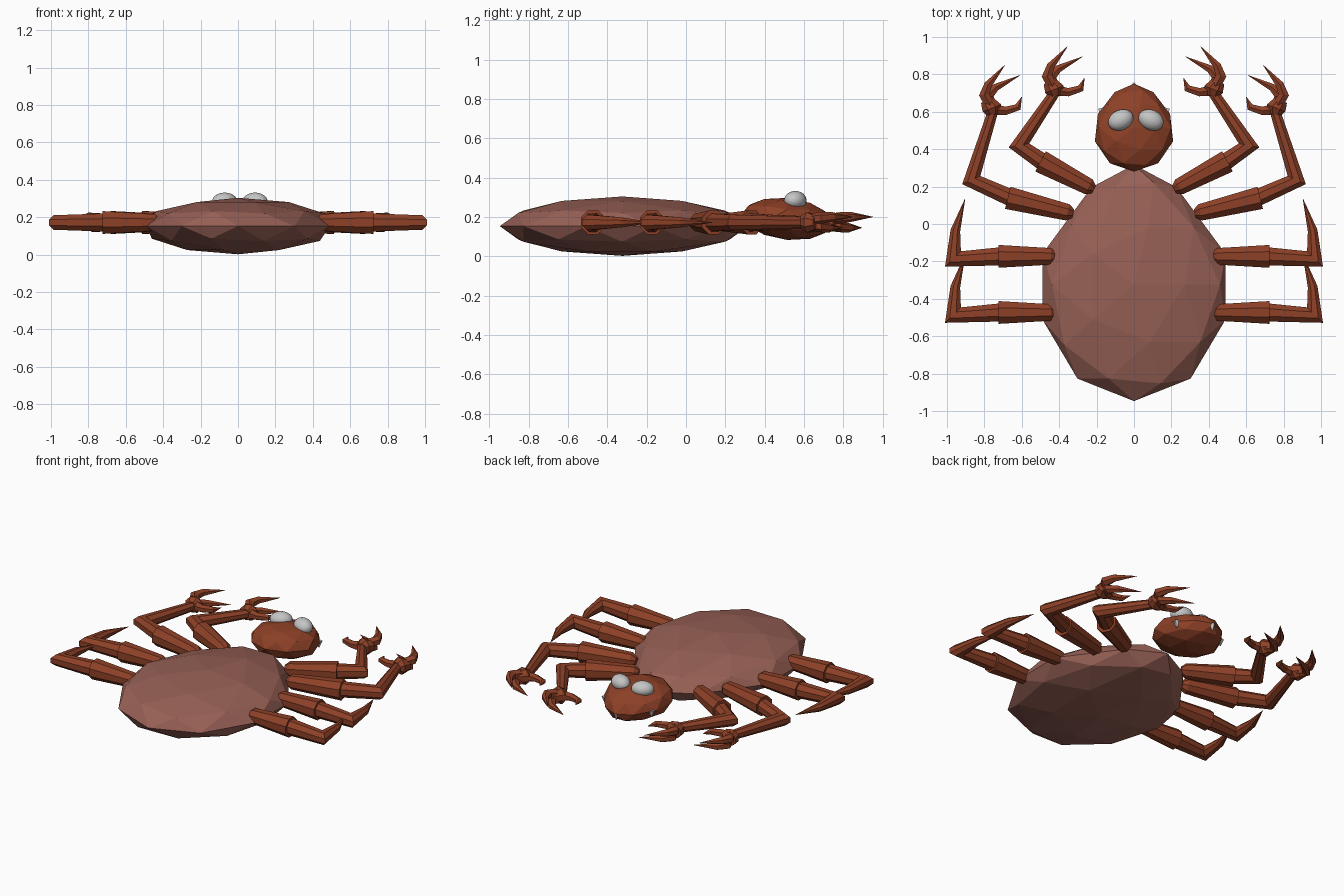
import bpy, bmesh, math
from mathutils import Vector, Matrix

if "Cube" in bpy.data.objects:
    bpy.data.objects.remove(bpy.data.objects["Cube"])


def material(name, rgb):
    m = bpy.data.materials.new(name)
    m.diffuse_color = (*rgb, 1)
    m.use_nodes = True
    m.node_tree.nodes["Principled BSDF"].inputs["Base Color"].default_value = m.diffuse_color
    return m


SHELL = material("dusty_pink_brown", (0.31, 0.118, 0.092))
RUST = material("rust_brown", (0.27, 0.052, 0.02))
GREY = material("light_grey", (0.56, 0.56, 0.56))


def finish(bm, name, mat, smooth=False):
    bmesh.ops.recalc_face_normals(bm, faces=bm.faces)
    for f in bm.faces:
        f.smooth = smooth
    me = bpy.data.meshes.new(name)
    bm.to_mesh(me)
    bm.free()
    me.materials.append(mat)
    ob = bpy.data.objects.new(name, me)
    bpy.context.collection.objects.link(ob)
    return ob


def blob(name, mat, shape):
    """Low-poly icosphere whose unit vertices are remapped by shape()."""
    bm = bmesh.new()
    bmesh.ops.create_icosphere(bm, subdivisions=2, radius=1)
    for v in bm.verts:
        v.co = shape(v.co)
    return finish(bm, name, mat)


def add_tube(bm, pts, radii, n=8):
    """Mitred tube through pts, mostly lying in the horizontal plane."""
    pts = [Vector(p) for p in pts]
    rings = []
    for i, p in enumerate(pts):
        a = (p - pts[i - 1]) if i else (pts[1] - p)
        b = (pts[i + 1] - p) if i < len(pts) - 1 else a
        a, b = (Vector((d.x, d.y, 0)).normalized() for d in (a, b))
        t = (a + b).normalized()
        side = Vector((-t.y, t.x, 0)) / max(t.dot(a), 0.6)
        ring = []
        for k in range(n):
            ang = 2 * math.pi * (k + 0.5) / n
            ring.append(bm.verts.new(p + radii[i] * (
                side * math.cos(ang) + Vector((0, 0, math.sin(ang))))))
        rings.append(ring)
    for r0, r1 in zip(rings, rings[1:]):
        for k in range(n):
            bm.faces.new((r0[k], r0[(k + 1) % n], r1[(k + 1) % n], r1[k]))
    bm.faces.new(rings[0])
    bm.faces.new(rings[-1])


# Egg-shaped abdomen, narrowing toward the head
def abdomen_shape(v):
    taper = 1 - 0.5 * max(0, v.y - 0.31)
    shift = -0.04 * max(0, 1 - abs(v.y - 0.31) / 0.4)
    return Vector((v.x * 0.515 * taper, v.y * 0.632 - 0.315 + shift,
                   v.z * 0.151 + 0.153))


# Head, tapered toward the snout
def head_shape(v):
    return Vector((v.x * 0.22 * (1 - 0.25 * max(0, v.y)), v.y * 0.235 + 0.515,
                   v.z * 0.107 + 0.19 - 0.02 * v.y))


blob("abdomen", SHELL, abdomen_shape)
blob("head", RUST, head_shape)

# Bulging oval eyes
for s, side in ((-1, "left"), (1, "right")):
    bm = bmesh.new()
    bmesh.ops.create_uvsphere(bm, u_segments=20, v_segments=12, radius=1)
    bm.transform(Matrix.Translation((0.01 + s * 0.081, 0.556, 0.284))
                 @ Matrix.Rotation(-s * math.radians(25), 4, 'Z')
                 @ Matrix.Diagonal((0.07, 0.054, 0.048, 1)))
    finish(bm, "eye_" + side, GREY, smooth=True)

# Small grey fangs on both cheeks and the snout
for name, x, y, z in (("left", -0.172, 0.605, 0.165), ("right", 0.172, 0.605, 0.165),
                      ("front", 0, 0.735, 0.15)):
    bm = bmesh.new()
    bmesh.ops.create_cone(bm, cap_ends=True, segments=4, radius1=0.003,
                          radius2=0.022, depth=0.045)
    bm.transform(Matrix.Translation((x, y, z)) @ Matrix.Rotation(x * 3, 4, 'Z'))
    finish(bm, "fang_" + name, GREY)

Z = 0.172


# Thigh: rounded root, widening to an open-looking sleeve end
def add_thigh(bm, s, root, end):
    a, b = (Vector((s * p[0], p[1], Z)) for p in (root, end))
    d = (b - a).normalized()
    add_tube(bm, [a, a + d * 0.03, b], [0.025, 0.048, 0.066])


# Claw: palm, two long curved fingers and a short hooked thumb
def add_claw(bm, s, ox, oy):
    def path(*pts):
        return [(s * (x + ox), y + oy, z) for x, y, z in pts]
    add_tube(bm, path((0.42, 0.685, Z), (0.425, 0.72, Z), (0.455, 0.765, Z)),
             [0.035, 0.056, 0.036])
    add_tube(bm, path((0.43, 0.73, 0.185), (0.465, 0.79, 0.195),
                      (0.445, 0.845, 0.2), (0.355, 0.95, 0.2)),
             [0.032, 0.03, 0.024, 0.001], 6)
    add_tube(bm, path((0.42, 0.73, 0.16), (0.445, 0.785, 0.15),
                      (0.405, 0.83, 0.145), (0.275, 0.895, 0.145)),
             [0.032, 0.028, 0.023, 0.001], 6)
    add_tube(bm, path((0.43, 0.715, Z), (0.35, 0.705, Z),
                      (0.285, 0.725, Z), (0.265, 0.78, Z)),
             [0.036, 0.025, 0.02, 0.001], 6)


# Clawed front legs: thigh root, thigh end, knee, wrist, claw offset
CLAWED = {
    "front_leg": ((0.215, 0.185), (0.50, 0.335), (0.615, 0.42), (0.425, 0.70), (0, 0)),
    "second_leg": ((0.325, 0.055), (0.675, 0.14), (0.87, 0.235), (0.755, 0.60), (0.335, -0.1)),
}
# Plain walking legs: height of the leg along y
PLAIN = {"third_leg": -0.17, "back_leg": -0.47}

for s, side in ((-1, "left"), (1, "right")):
    for name, (root, end, knee, wrist, off) in CLAWED.items():
        bm = bmesh.new()
        add_thigh(bm, s, root, end)
        r, e, k, w = (Vector((s * p[0], p[1], Z)) for p in (root, end, knee, wrist))
        add_tube(bm, [e + (r - e) * 0.1, k, w], [0.05, 0.043, 0.03])
        add_claw(bm, s, *off)
        finish(bm, f"{name}_{side}", RUST)
    for name, y in PLAIN.items():
        bm = bmesh.new()
        add_thigh(bm, s, (0.415, y - 0.003), (0.725, y - 0.003))
        add_tube(bm, [(s * x, y + dy, Z) for x, dy in (
            (0.70, -0.002), (0.968, -0.017), (0.955, 0.135), (0.903, 0.305))],
            [0.053, 0.042, 0.028, 0.001])
        finish(bm, f"{name}_{side}", RUST)
